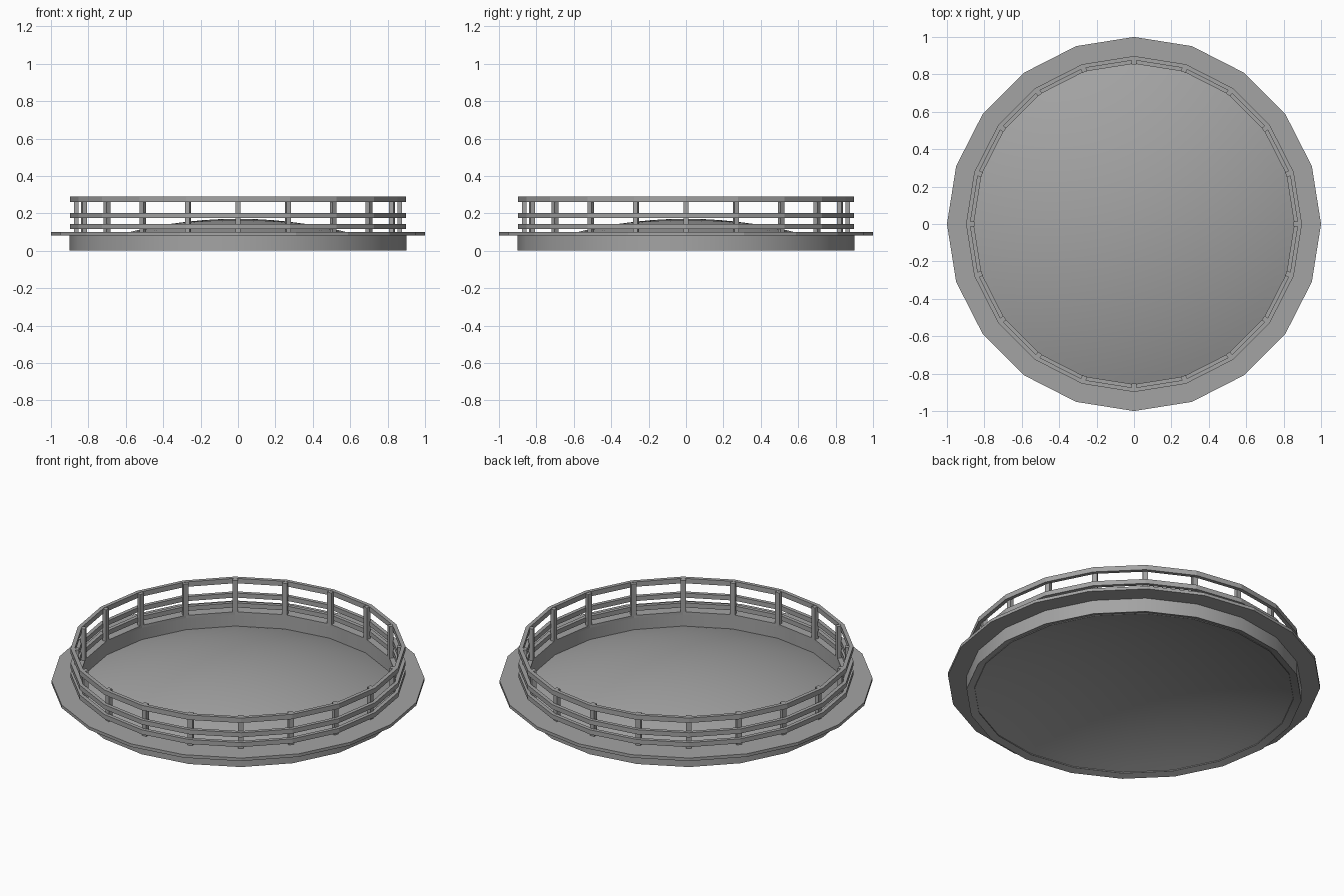
import bpy, bmesh, math
from mathutils import Matrix

if "Cube" in bpy.data.objects:
    bpy.data.objects.remove(bpy.data.objects["Cube"])

SIDES = 20

grey = bpy.data.materials.new("grey_metal")
grey.diffuse_color = (0.37, 0.37, 0.37, 1)
grey.use_nodes = True
grey.node_tree.nodes["Principled BSDF"].inputs["Base Color"].default_value = grey.diffuse_color


def finish(name, bm):
    mesh = bpy.data.meshes.new(name)
    bm.to_mesh(mesh)
    bm.free()
    mesh.materials.append(grey)
    obj = bpy.data.objects.new(name, mesh)
    bpy.context.collection.objects.link(obj)
    return obj


def revolve(name, profile, closed=False):
    """Spin a counter-clockwise (radius, z) profile around the z axis."""
    bm = bmesh.new()
    rings = []
    for r, z in profile:
        if r == 0:
            rings.append([bm.verts.new((0, 0, z))] * SIDES)
        else:
            rings.append([bm.verts.new((r * math.cos(a), r * math.sin(a), z))
                          for a in (math.tau * i / SIDES for i in range(SIDES))])
    pairs = list(zip(rings, rings[1:]))
    if closed:
        pairs.append((rings[-1], rings[0]))
    for a, b in pairs:
        for i in range(SIDES):
            j = (i + 1) % SIDES
            corners = list(dict.fromkeys((a[i], a[j], b[j], b[i])))
            bm.faces.new(corners)
    return finish(name, bm)


def ring(name, inner, outer, bottom, top):
    return revolve(name, [(inner, bottom), (outer, bottom),
                          (outer, top), (inner, top)], closed=True)


# Drum wall, standing on the rim of the dome
drum = revolve("drum_wall", [(0.9, 0), (0.9, 0.085), (0.857, 0.085), (0.857, 0.01)])
bpy.context.view_layer.objects.active = drum
drum.select_set(True)
bpy.ops.object.shade_smooth_by_angle()

# Walkway flange around the drum
ring("walkway", 0.857, 1.0, 0.082, 0.1)

# Shallow domed roof, hollow underneath, meeting the drum at its foot
STEPS = 10
dome = revolve("domed_roof", [(r, 0.171 * (1 - (r / 0.9) ** 2)) for r in
                              (0.9 * (1 - i / STEPS) for i in range(STEPS + 1))])
for face in dome.data.polygons:
    face.use_smooth = True

# Railing hoops
for name, bottom, top in (("lower_rail", 0.117, 0.144),
                          ("middle_rail", 0.175, 0.202),
                          ("top_rail", 0.26, 0.289)):
    ring(name, 0.876, 0.898, bottom, top)

# Railing posts at each corner
bm = bmesh.new()
for i in range(SIDES):
    turn = Matrix.Rotation(math.tau * i / SIDES, 4, 'Z')
    place = Matrix.Translation((0.866, 0, 0.193))
    size = Matrix.Diagonal((0.024, 0.028, 0.188, 1))
    bmesh.ops.create_cube(bm, size=1, matrix=turn @ place @ size)
finish("railing_posts", bm)
